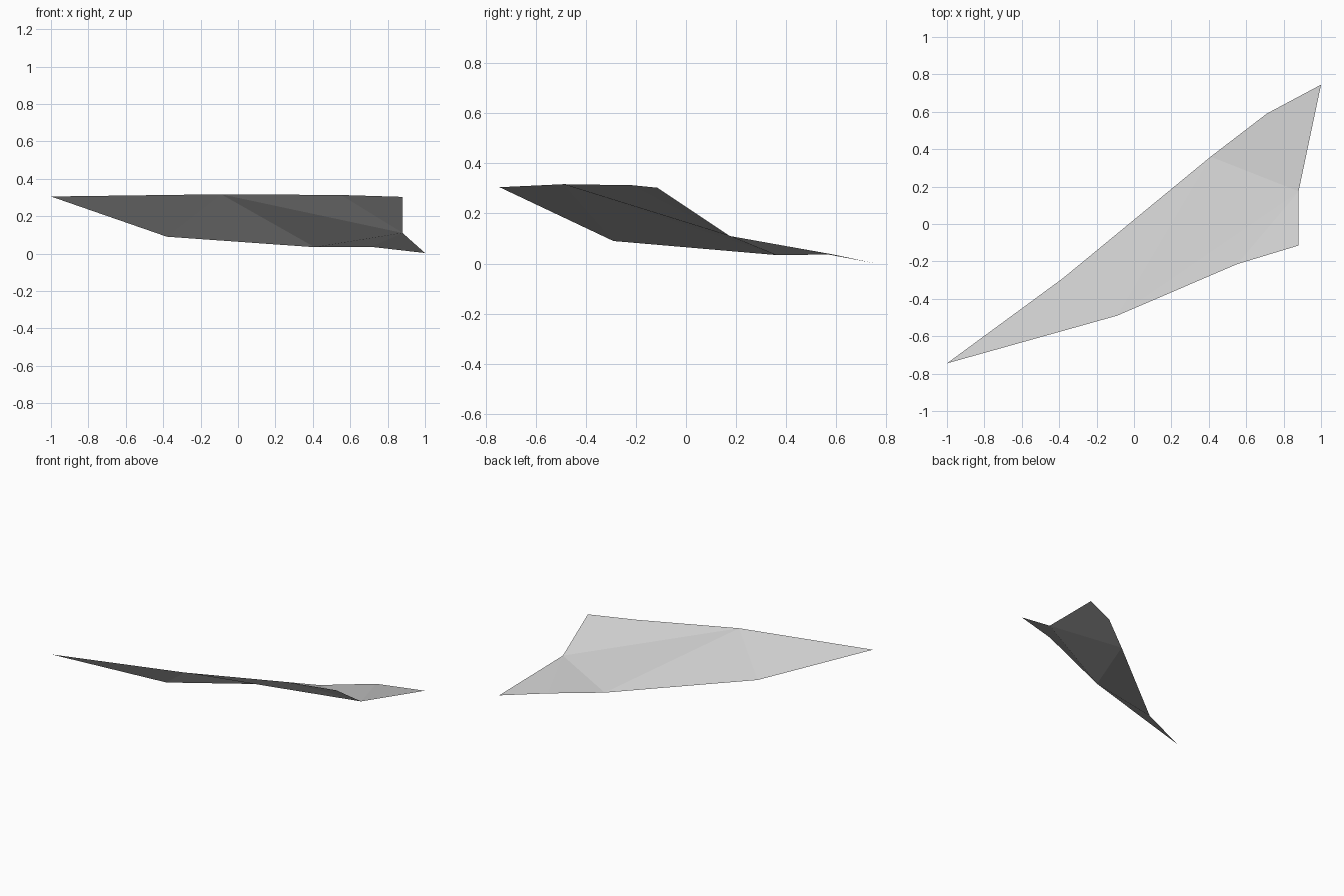
import bpy
import bmesh

cube = bpy.data.objects.get("Cube")
if cube:
    bpy.data.objects.remove(cube, do_unlink=True)

# One plain grey material
grey = bpy.data.materials.new("light grey")
grey.use_nodes = True
colour = (0.6, 0.6, 0.6, 1)
grey.diffuse_color = colour
grey.node_tree.nodes["Principled BSDF"].inputs["Base Color"].default_value = colour

# Corners of the thin shard: raised front rim, then low back rim
corners = {
    "left_tip": (-1.0, -0.745, 0.305),
    "rim_middle": (-0.09, -0.49, 0.317),
    "rim_outer": (0.55, -0.215, 0.313),
    "rim_end": (0.88, -0.115, 0.303),
    "notch": (0.88, 0.175, 0.11),
    "right_tip": (1.0, 0.745, 0.003),
    "back_outer": (0.71, 0.59, 0.036),
    "back_middle": (0.41, 0.36, 0.034),
    "back_inner": (-0.38, -0.29, 0.09),
}

# Flat facets, wound so they face upwards
facets = [
    ("left_tip", "rim_middle", "back_inner"),
    ("rim_middle", "back_middle", "back_inner"),
    ("rim_middle", "notch", "back_middle"),
    ("rim_middle", "rim_outer", "notch"),
    ("rim_outer", "rim_end", "notch"),
    ("notch", "back_outer", "back_middle"),
    ("notch", "right_tip", "back_outer"),
]

bm = bmesh.new()
verts = {name: bm.verts.new(co) for name, co in corners.items()}
for facet in facets:
    bm.faces.new([verts[name] for name in facet])

mesh = bpy.data.meshes.new("faceted_shard")
bm.to_mesh(mesh)
bm.free()
mesh.materials.append(grey)
shard = bpy.data.objects.new("faceted_shard", mesh)
bpy.context.collection.objects.link(shard)
